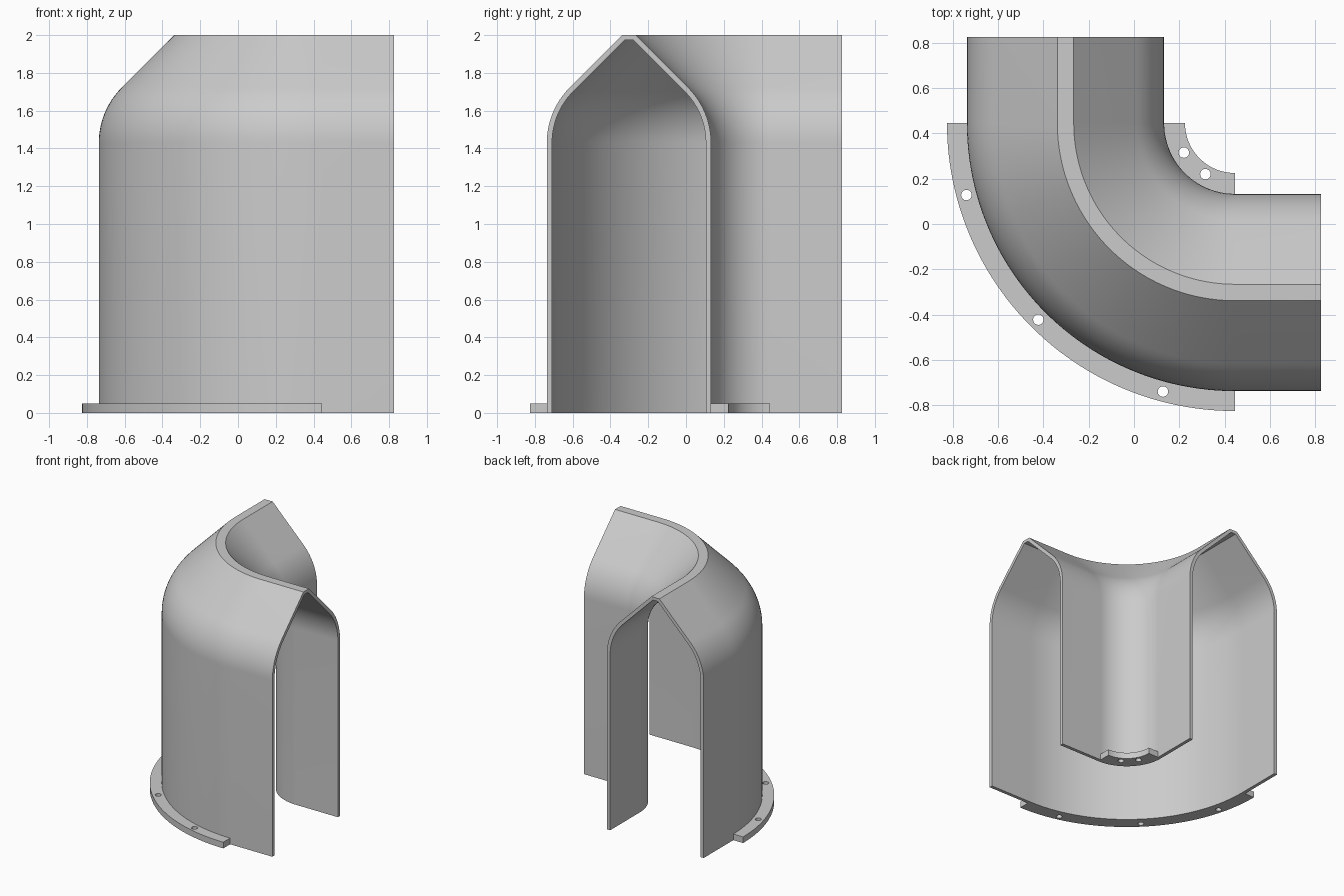
import bpy, bmesh, math
from mathutils import Vector

cube = bpy.data.objects.get("Cube")
if cube:
    bpy.data.objects.remove(cube, do_unlink=True)

CENTRE = 0.445      # bend centre in x and y
BEND = 0.747        # radius of the duct centre line
HALF = 0.435        # half width of the duct
RUN = 0.38          # straight length after each end of the bend
WALL = 0.028
SHOULDER = 1.43     # height where the walls start to curve in
STEPS = 48

grey = bpy.data.materials.new("plain grey")
grey.use_nodes = True
colour = (0.6, 0.6, 0.6, 1)
grey.diffuse_color = colour
grey.node_tree.nodes["Principled BSDF"].inputs["Base Color"].default_value = colour


def station(angle, shift):
    """Direction away from the bend centre, and offset along the straight run."""
    out = Vector((math.cos(angle), math.sin(angle), 0))
    return out, Vector((-out.y, out.x, 0)) * shift


def sweep(name, section, stations):
    """Sweep a closed (radius, height) section round the bend, with end caps."""
    bm = bmesh.new()
    rings = []
    for out, shift in stations:
        base = Vector((CENTRE, CENTRE, 0)) + shift
        rings.append([bm.verts.new(base + out * r + Vector((0, 0, z))) for r, z in section])
    n = len(section)
    for a, b in zip(rings, rings[1:]):
        for i in range(n):
            j = (i + 1) % n
            bm.faces.new((a[i], a[j], b[j], b[i]))
    bm.faces.new(rings[0])
    bm.faces.new(rings[-1])
    bmesh.ops.recalc_face_normals(bm, faces=bm.faces)
    mesh = bpy.data.meshes.new(name)
    bm.to_mesh(mesh)
    bm.free()
    obj = bpy.data.objects.new(name, mesh)
    bpy.context.collection.objects.link(obj)
    mesh.materials.append(grey)
    return obj


def select(obj):
    bpy.ops.object.select_all(action="DESELECT")
    obj.select_set(True)
    bpy.context.view_layer.objects.active = obj


def half_profile(half, radius, top):
    """Wall, eighth-circle shoulder and 45 degree slope up to the ridge."""
    pts = [(half, 0)]
    for i in range(13):
        t = math.radians(45) * i / 12
        pts.append((half - radius * (1 - math.cos(t)), SHOULDER + radius * math.sin(t)))
    x, z = pts[-1]
    pts.append((x - (top - z), top))
    return pts


def mirrored(pts):
    return pts + [(-x, z) for x, z in reversed(pts)]


# Curved hood: outer skin, then inner skin back again
outer = mirrored(half_profile(HALF, 0.413, 2.0))
inner = mirrored(half_profile(HALF - WALL, 0.413 - WALL, 1.975))
section = [(BEND + x, z) for x, z in outer + inner[::-1]]
arc = [station(math.pi * (1 + 0.5 * i / STEPS), 0) for i in range(STEPS + 1)]
start = station(math.pi, -RUN)
end = station(math.pi * 1.5, RUN)
hood = sweep("curved_hood", section, [start] + arc + [end])
select(hood)
bpy.ops.object.shade_smooth_by_angle(angle=math.radians(30))


# Base flanges with bolt holes
def flange(name, r1, r2, hole_radius, angles):
    obj = sweep(name, [(r1, 0), (r2, 0), (r2, 0.05), (r1, 0.05)], arc)
    for a in angles:
        out, _ = station(math.radians(180 + a), 0)
        spot = Vector((CENTRE, CENTRE, 0.025)) + out * hole_radius
        bpy.ops.mesh.primitive_cylinder_add(vertices=32, radius=0.023, depth=0.2, location=spot)
        cutter = bpy.context.object
        cutter.name = "hole_cutter"
        cutter.hide_render = True
        cutter.data.materials.append(grey)
        mod = obj.modifiers.new("hole", "BOOLEAN")
        mod.operation = "DIFFERENCE"
        mod.solver = "EXACT"
        mod.object = cutter
        select(obj)
        bpy.ops.object.modifier_apply(modifier=mod.name)
        bpy.data.objects.remove(cutter, do_unlink=True)
    select(obj)
    bpy.ops.object.shade_smooth_by_angle(angle=math.radians(30))


flange("outer_flange", BEND + HALF, 1.27, 1.226, (15, 45, 75))
flange("inner_flange", 0.22, BEND - HALF, 0.26, (30, 60))
